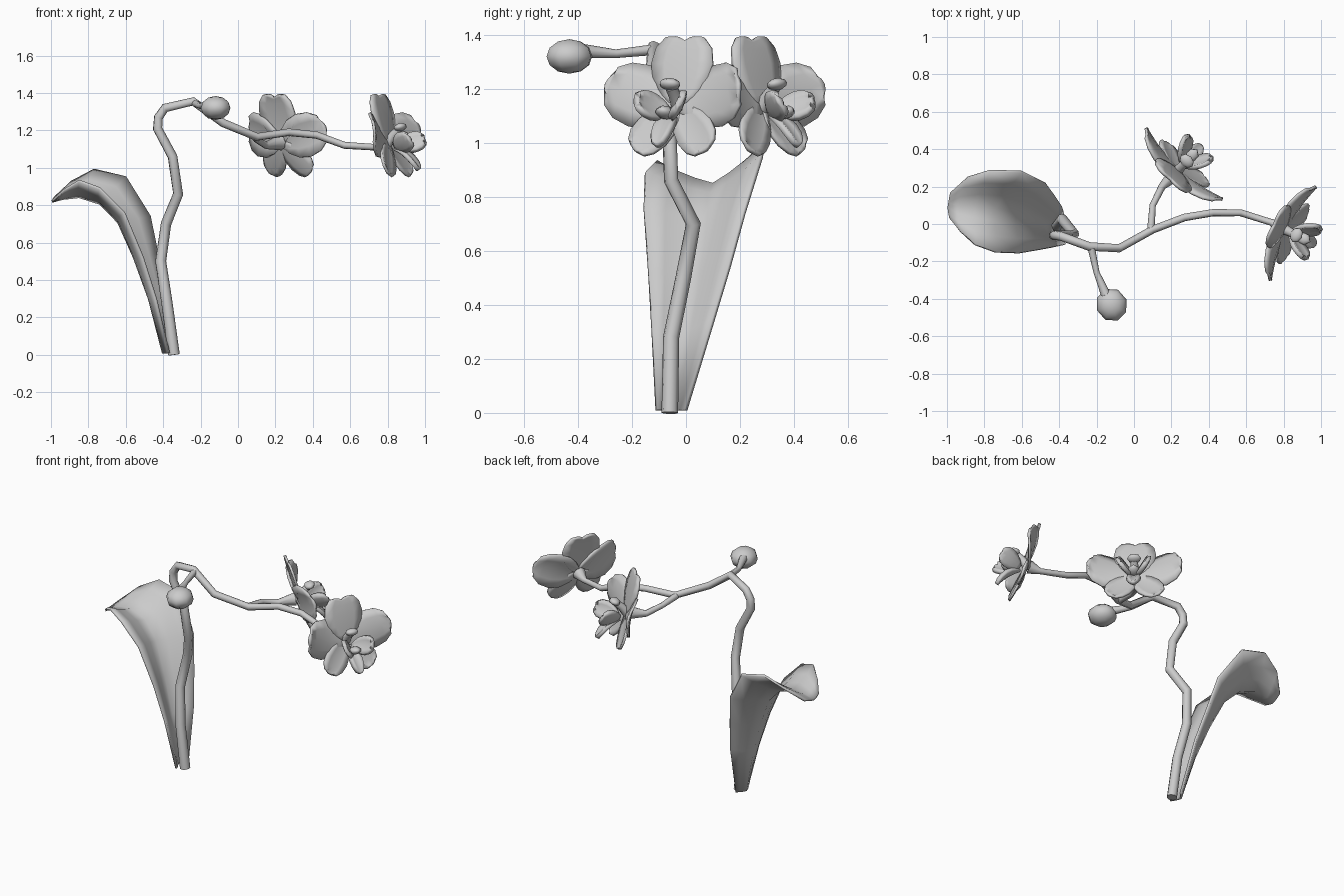
import bpy, math
from mathutils import Vector as V, Matrix

if "Cube" in bpy.data.objects:
    bpy.data.objects.remove(bpy.data.objects["Cube"])


def grid_mesh(name, rows, thick):
    """Thin sheet from rows of points."""
    n = len(rows[0])
    verts = [p for r in rows for p in r]
    faces = [(i * n + j, i * n + j + 1, (i + 1) * n + j + 1, (i + 1) * n + j)
             for i in range(len(rows) - 1) for j in range(n - 1)]
    me = bpy.data.meshes.new(name)
    me.from_pydata(verts, [], faces)
    ob = bpy.data.objects.new(name, me)
    bpy.context.collection.objects.link(ob)
    mod = ob.modifiers.new("thickness", 'SOLIDIFY')
    mod.thickness, mod.offset = thick, 0
    return ob


def tube(name, pts):
    """Tapered tube through (x, y, z, radius) points."""
    cu = bpy.data.curves.new(name, 'CURVE')
    cu.dimensions = '3D'
    cu.bevel_depth, cu.bevel_resolution, cu.use_fill_caps = 1, 2, True
    sp = cu.splines.new('POLY')
    sp.points.add(len(pts) - 1)
    for p, (x, y, z, r) in zip(sp.points, pts):
        p.co, p.radius = (x, y, z, 1), r
    ob = bpy.data.objects.new(name, cu)
    bpy.context.collection.objects.link(ob)
    bpy.ops.object.select_all(action='DESELECT')
    ob.select_set(True)
    bpy.context.view_layer.objects.active = ob
    bpy.ops.object.convert(target='MESH')
    return bpy.context.object


def ball(name, M, loc, size, seg=8, rings=6):
    bpy.ops.mesh.primitive_uv_sphere_add(segments=seg, ring_count=rings, radius=1)
    ob = bpy.context.object
    ob.name = name
    ob.matrix_world = M @ Matrix.Translation(loc) @ Matrix.Diagonal((*size, 1))
    return ob


OUTLINE = [(0, .22), (.15, .58), (.35, .88), (.58, 1), (.8, .9), (.94, .62), (1, .32)]


def petal(name, M, o, d, n, length, width, bend=0, edge=0, notch=0, thick=.015):
    """Rounded petal growing from o along d and facing n."""
    o, d, n = V(o), V(d).normalized(), V(n)
    n = (n - d * n.dot(d)).normalized()
    s = d.cross(n)
    rows = []
    for t, w in OUTLINE:
        row = []
        for u in (-1, -.55, 0, .55, 1):
            a = length * t - notch * (1 - abs(u)) * t ** 6 - .06 * width * u * u * (t > .95)
            row.append(o + d * a + s * (u * w * width / 2)
                       + n * (bend * t * t + edge * u * u * w))
        rows.append(row)
    ob = grid_mesh(name, rows, thick)
    ob.matrix_world = M
    return ob


def flower(tag, base, heading, tilt=16):
    M = (Matrix.Translation(base) @ Matrix.Rotation(math.radians(heading - 90), 4, 'Z')
         @ Matrix.Rotation(math.radians(tilt), 4, 'X'))
    # outer petals
    petal(tag + "_top_sepal", M, (0, .01, 0), (0, .15, 1), (0, 1, 0), .28, .25, -.03, -.005, .03)
    for side, sx in (("left", -1), ("right", 1)):
        a = math.radians(76)
        petal(f"{tag}_{side}_petal", M, (0, .01, 0), (sx * math.sin(a), 0, math.cos(a)),
              (0, 1, 0), .287, .24, .07, -.02)
        a = math.radians(139)
        petal(f"{tag}_{side}_lower_sepal", M, (0, .005, 0), (sx * math.sin(a), 0, math.cos(a)),
              (0, 1, 0), .228, .155, .025, .01)
        # lip side lobes
        petal(f"{tag}_{side}_lip_lobe", M, (sx * .012, .05, -.03), (sx * .09, .1, -.005),
              (-sx * .8, .3, .3), .15, .115, .03, .012, 0, .024)
    # lip tongue, callus and column
    petal(tag + "_lip_tongue", M, (0, .04, -.04), (0, .11, -.08), (0, .4, .9),
          .17, .08, -.06, .012, 0, .024)
    ball(tag + "_lip_callus", M, (0, .11, -.05), (.035, .045, .024), 6, 5)
    c = tube(tag + "_column", [(0, 0, 0, .03), (0, .05, .035, .024), (0, .09, .055, .022)])
    c.matrix_world = M
    ball(tag + "_column_cap", M, (0, .1, .062), (.042, .034, .022))


# main stem
XYZ = [(-.342, -.06, 0), (-.38, -.055, .28), (-.413, -.01, .5), (-.385, .027, .7),
       (-.32, -.055, .86), (-.35, -.062, 1.06), (-.43, -.06, 1.21), (-.425, -.06, 1.27),
       (-.39, -.065, 1.32), (-.24, -.12, 1.355), (-.08, -.13, 1.24), (.1, -.03, 1.165),
       (.27, .035, 1.19), (.42, .06, 1.175), (.57, .06, 1.12), (.73, .01, 1.11)]
pts = [(*p, .031 - .013 * i / 15) for i, p in enumerate(XYZ)]
tube("main_stem", pts + [(.79, -.02, 1.13, .042)])

# side stems
tube("middle_flower_stem", [(.09, -.03, 1.165, .02), (.1, .1, 1.15, .017),
                            (.15, .2, 1.12, .02), (.225, .272, 1.135, .042)])
tube("bud_stem", [(-.23, -.12, 1.345, .02), (-.2, -.26, 1.33, .016), (-.15, -.38, 1.34, .026)])

# closed bud
ball("flower_bud", Matrix.Rotation(math.radians(20), 4, 'Z'), (-.26, -.365, 1.32), (.084, .09, .064))

# open flowers
flower("end_flower", (.797, -.025, 1.13), -26)
flower("middle_flower", (.228, .279, 1.13), 47)

# folded leaf: near edge, midrib, far edge
LEAF = [((-.37, -.11, .01), (-.4, -.05, .01), (-.36, 0, .01)),
        ((-.44, -.125, .3), (-.475, -.01, .3), (-.39, .1, .34)),
        ((-.51, -.138, .52), (-.555, .025, .52), (-.43, .16, .54)),
        ((-.61, -.155, .76), (-.64, .06, .71), (-.47, .215, .74)),
        ((-.74, -.15, .89), (-.74, .09, .81), (-.6, .28, .95)),
        ((-.85, -.11, .93), (-.85, .1, .845), (-.77, .285, .99)),
        ((-.93, -.04, .88), (-.94, .1, .835), (-.89, .25, .925)),
        ((-.985, .03, .83), (-.995, .09, .82), (-.98, .17, .84))]
rows = []
for a, m, b in LEAF:
    a, m, b = V(a), V(m), V(b)
    row = []
    for u in (-1, -.66, -.33, 0, .33, .66, 1):
        smooth = a * (u * (u - 1) / 2) + m * (1 - u * u) + b * (u * (u + 1) / 2)
        folded = m.lerp(a, -u) if u < 0 else m.lerp(b, u)
        row.append(smooth.lerp(folded, .65))
    rows.append(row)
grid_mesh("leaf", rows, .014)

# shading
bpy.ops.object.select_all(action='SELECT')
bpy.context.view_layer.objects.active = bpy.data.objects["main_stem"]
bpy.ops.object.shade_smooth_by_angle(angle=math.radians(55))
